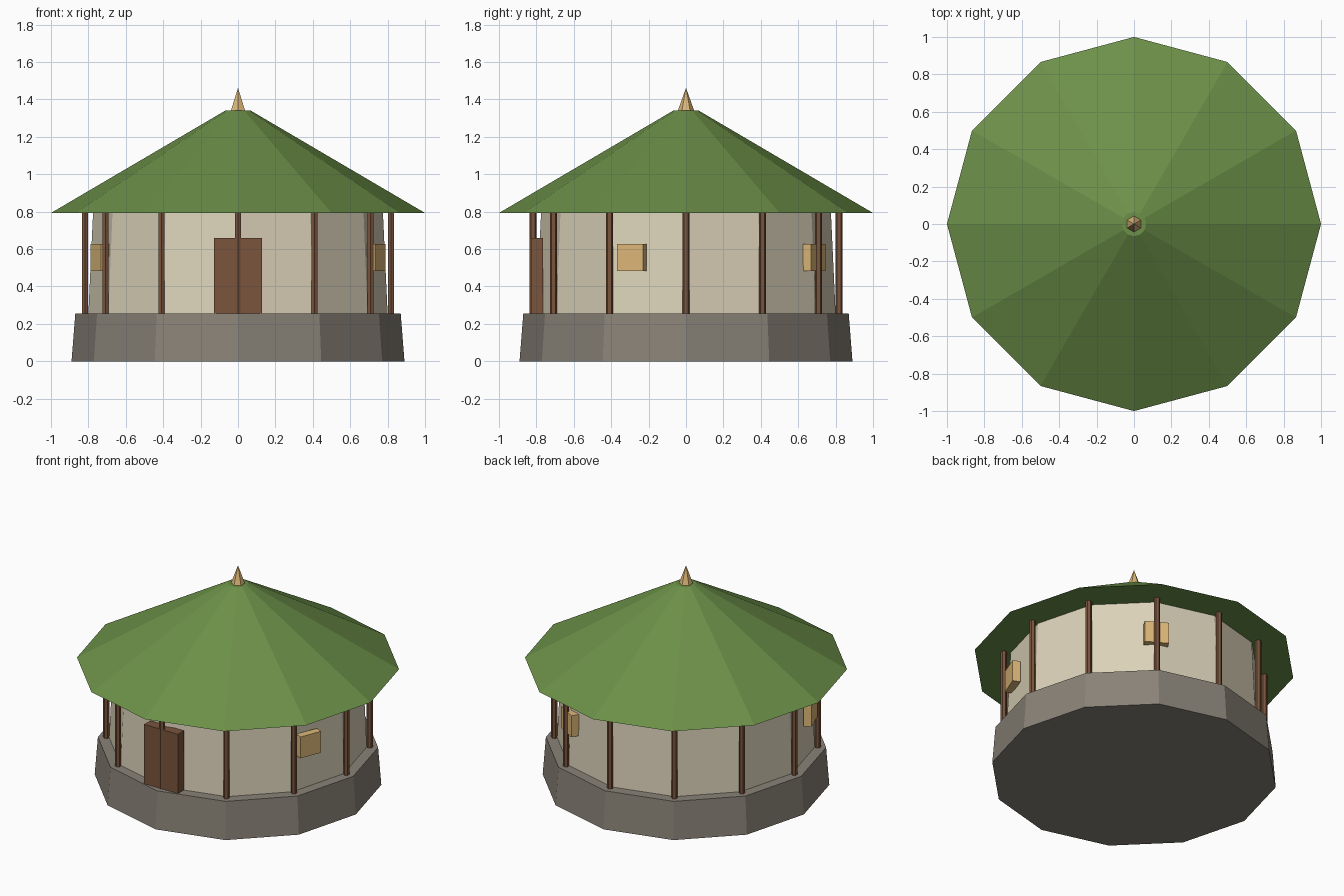
import bpy
import bmesh
from math import sin, cos, pi, radians
from mathutils import Matrix

cube = bpy.data.objects.get("Cube")
if cube:
    bpy.data.objects.remove(cube, do_unlink=True)


def material(name, rgb):
    mat = bpy.data.materials.new(name)
    mat.use_nodes = True
    colour = (*rgb, 1)
    mat.diffuse_color = colour
    mat.node_tree.nodes["Principled BSDF"].inputs["Base Color"].default_value = colour
    return mat


GREEN = material("roof green", (0.15, 0.28, 0.066))
PLASTER = material("cream plaster", (0.71, 0.645, 0.485))
STONE = material("grey stone", (0.25, 0.225, 0.185))
WOOD = material("brown wood", (0.195, 0.089, 0.046))
STRAW = material("pale straw", (0.72, 0.475, 0.188))


def finish(name, bm, mat):
    bmesh.ops.recalc_face_normals(bm, faces=bm.faces)
    mesh = bpy.data.meshes.new(name)
    bm.to_mesh(mesh)
    bm.free()
    mesh.materials.append(mat)
    obj = bpy.data.objects.new(name, mesh)
    bpy.context.collection.objects.link(obj)
    return obj


def frustum(name, mat, sides, r0, r1, z0, z1, x=0, y=0):
    """Closed prism or cone with a corner on the +y axis."""
    bm = bmesh.new()

    def ring(r, z):
        turns = [pi / 2 + 2 * pi * i / sides for i in range(sides)]
        return [bm.verts.new((x + r * cos(a), y + r * sin(a), z)) for a in turns]

    low = ring(r0, z0)
    bm.faces.new(low)
    if r1 > 0:
        high = ring(r1, z1)
        bm.faces.new(high)
        for i in range(sides):
            j = (i + 1) % sides
            bm.faces.new((low[i], low[j], high[j], high[i]))
    else:
        tip = bm.verts.new((x, y, z1))
        for i in range(sides):
            bm.faces.new((low[i], low[(i + 1) % sides], tip))
    return finish(name, bm, mat)


def wall_box(name, mat, angle, outer, depth, width, z0, z1):
    """Box set into the wall, facing outward at the given angle."""
    bm = bmesh.new()
    place = (Matrix.Rotation(radians(angle), 4, "Z")
             @ Matrix.Translation((outer - depth / 2, 0, (z0 + z1) / 2))
             @ Matrix.Diagonal((depth, width, z1 - z0, 1)))
    bmesh.ops.create_cube(bm, size=1, matrix=place)
    return finish(name, bm, mat)


# Main body, from the ground up
SIDES = 12
FLOOR, EAVES, PEAK = 0.255, 0.793, 1.342
frustum("stone_base", STONE, SIDES, 0.89, 0.87, 0, FLOOR)
frustum("plaster_wall", PLASTER, SIDES, 0.80, 0.775, FLOOR, EAVES)
frustum("roof", GREEN, SIDES, 1.0, 0.065, EAVES, PEAK)
frustum("roof_finial", STRAW, 6, 0.043, 0, PEAK, 1.462)

# Ring of posts under the eaves, one at each wall corner
for i in range(SIDES):
    a = 2 * pi * i / SIDES
    frustum(f"post_{i + 1}", WOOD, 6, 0.019, 0.019, FLOOR, EAVES,
            0.818 * cos(a), 0.818 * sin(a))

# Door and windows
wall_box("door", WOOD, -90, 0.83, 0.065, 0.255, FLOOR, 0.66)
for name, angle in (("left", -21.5), ("back", 60), ("right", 201.5)):
    wall_box(f"{name}_window", STRAW, angle, 0.817, 0.05, 0.152, 0.482, 0.628)
